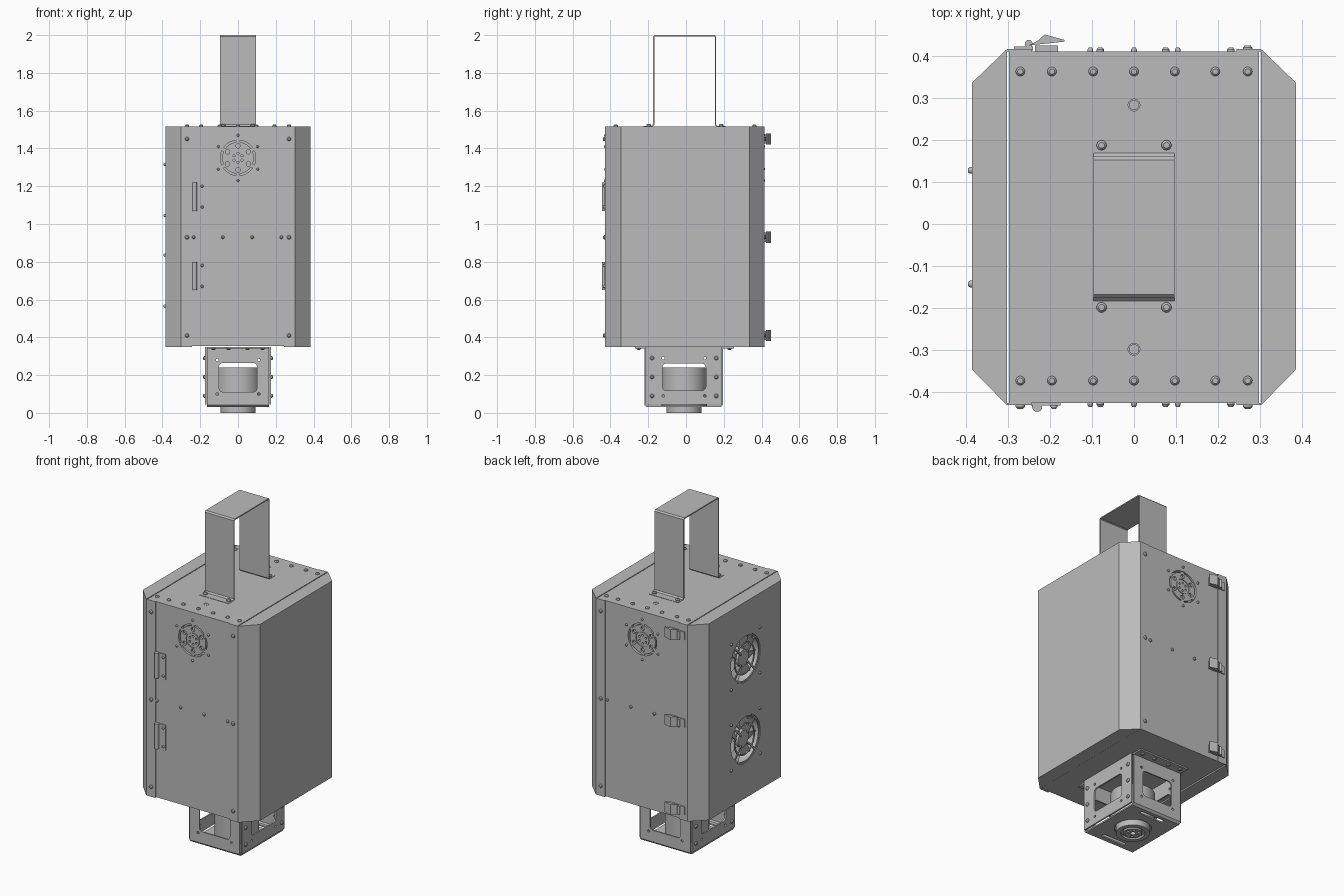
import bpy, bmesh
from math import sin, cos, pi, radians
from mathutils import Vector, Matrix

if "Cube" in bpy.data.objects:
    bpy.data.objects.remove(bpy.data.objects["Cube"])

metal = bpy.data.materials.new("grey metal")
metal.use_nodes = True
GREY = (0.5, 0.5, 0.5, 1)
metal.diffuse_color = GREY
metal.node_tree.nodes["Principled BSDF"].inputs["Base Color"].default_value = GREY

# axis -> function placing (u, v) in the plane and w along the axis
PLACE = {"x": lambda u, v, w: (w, u, v),
         "y": lambda u, v, w: (u, w, v),
         "z": lambda u, v, w: (u, v, w)}
YC = -0.0075          # middle of the cabinet in y
BOT, TOP = 0.35, 1.517


class Part:
    """Collects simple solids into one named object."""
    def __init__(self, name):
        self.name, self.bm = name, bmesh.new()

    def prism(self, pts, axis, a, b, scale=1.0):
        mid = [sum(p[i] for p in pts) / len(pts) for i in (0, 1)]
        put = PLACE[axis]
        lo = [self.bm.verts.new(put(u, v, a)) for u, v in pts]
        hi = [self.bm.verts.new(put(mid[0] + (u - mid[0]) * scale,
                                    mid[1] + (v - mid[1]) * scale, b)) for u, v in pts]
        self.bm.faces.new(lo)
        self.bm.faces.new(hi)
        for i in range(len(pts)):
            j = (i + 1) % len(pts)
            self.bm.faces.new((lo[i], lo[j], hi[j], hi[i]))
        return lo + hi

    def box(self, x, y, z):
        return self.prism([(x[0], y[0]), (x[1], y[0]), (x[1], y[1]), (x[0], y[1])], "z", *z)

    def cyl(self, u, v, r, axis, a, b, n=24, scale=1.0):
        return self.prism([(u + r * cos(2 * pi * i / n), v + r * sin(2 * pi * i / n))
                           for i in range(n)], axis, a, b, scale)

    def ring(self, u, v, r, inner, axis, a, b, n=40):
        put = PLACE[axis]
        loops = [[self.bm.verts.new(put(u + q * cos(2 * pi * i / n), v + q * sin(2 * pi * i / n), w))
                  for i in range(n)] for q, w in ((r, a), (r, b), (inner, b), (inner, a))]
        for k in range(4):
            p, q = loops[k], loops[(k + 1) % 4]
            for i in range(n):
                self.bm.faces.new((p[i], p[(i + 1) % n], q[(i + 1) % n], q[i]))

    def window(self, u, v, w, h, r, axis, a, b):
        pts = []
        for k, (sx, sy) in enumerate(((1, 1), (-1, 1), (-1, -1), (1, -1))):
            for i in range(6):
                t = (k + i / 5) * pi / 2
                pts.append((u + sx * (w - r) + r * cos(t), v + sy * (h - r) + r * sin(t)))
        self.prism(pts, axis, a, b)

    def strip(self, path, t, axis, a, b):
        """Bent sheet: a path thickened by t and extruded along the axis."""
        p = [Vector(q) for q in path]
        off = []
        for i, q in enumerate(p):
            d1 = (q - p[i - 1]).normalized() if i else (p[1] - q).normalized()
            d2 = (p[i + 1] - q).normalized() if i < len(p) - 1 else d1
            n = Vector((-d1.y - d2.y, d1.x + d2.x)).normalized()
            off.append(q + n * t / max(0.3, n.dot(Vector((-d1.y, d1.x)))))
        self.prism([tuple(q) for q in p + off[::-1]], axis, a, b)

    def screw(self, u, v, axis, w, out=1, r=0.011):
        self.cyl(u, v, r, axis, w - out * 0.002, w + out * 0.004, 16)
        self.cyl(u, v, r, axis, w + out * 0.004, w + out * 0.009, 16, 0.6)

    def done(self, cutter=None):
        bmesh.ops.recalc_face_normals(self.bm, faces=self.bm.faces)
        me = bpy.data.meshes.new(self.name)
        self.bm.to_mesh(me)
        self.bm.free()
        me.materials.append(metal)
        ob = bpy.data.objects.new(self.name, me)
        bpy.context.collection.objects.link(ob)
        bpy.ops.object.select_all(action="DESELECT")
        bpy.context.view_layer.objects.active = ob
        ob.select_set(True)
        if cutter:
            tool = cutter.done()
            tool.hide_render = True
            bpy.ops.object.select_all(action="DESELECT")
            bpy.context.view_layer.objects.active = ob
            ob.select_set(True)
            m = ob.modifiers.new("cut", "BOOLEAN")
            m.operation, m.solver, m.object = "DIFFERENCE", "EXACT", tool
            bpy.ops.object.modifier_apply(modifier=m.name)
            bpy.data.objects.remove(tool)
        bpy.ops.object.shade_smooth_by_angle(angle=radians(31))
        return ob


FRONT, BACK = -0.425, 0.410
FACES = ((FRONT, -1), (BACK, 1))

# Cabinet core with vent pockets and plug holes in the top
core, cut = Part("cabinet_core"), Part("core_cutter")
core.box((-0.297, 0.297), (FRONT, BACK), (BOT + 0.004, TOP))
for y, s in FACES:
    cut.cyl(0, 1.35, 0.094, "y", y + s * 0.01, y - s * 0.03, 48)
    cut.ring(0, YC + s * 0.29, 0.014, 0.012, "z", TOP - 0.004, TOP + 0.01, 24)
core.done(cut)

# Round vents: pierced disc held by spokes
for (y, s), side in zip(FACES, ("front", "back")):
    vent, holes = Part(side + "_vent"), Part("vent_cutter")
    vent.cyl(0, 1.35, 0.084, "y", y - s * 0.002, y - s * 0.014, 48)
    spokes = Part(side + "_vent_spokes")
    for k in range(6):
        t = k * pi / 3 + pi / 6
        c, d = cos(t), sin(t)
        holes.cyl(0.064 * c, 1.35 + 0.064 * d, 0.012, "y", y + s * 0.01, y - s * 0.03, 16)
        holes.cyl(0.024 * c, 1.35 + 0.024 * d, 0.006, "y", y + s * 0.01, y - s * 0.03, 12)
        spokes.cyl(0.088 * c, 1.35 + 0.088 * d, 0.011, "y", y - s * 0.003, y - s * 0.013, 12)
        spokes.screw(0.12 * c, 1.35 + 0.12 * d, "y", y, s, 0.007)
    holes.ring(0, 1.35, 0.045, 0.041, "y", y + s * 0.01, y - s * 0.007)
    vent.done(holes)
    spokes.done()

# Chamfered side covers with flanges folded over front and back
FANS = (1.18, 0.70)
for s, side in ((1, "left"), (-1, "right")):
    cover, cut = Part(side + "_cover"), Part("fan_cutter")
    cover.prism([(s * 0.302, -0.43), (s * 0.385, -0.345), (s * 0.385, 0.335), (s * 0.302, 0.415)],
                "z", BOT, TOP)
    if s < 0:
        for z in FANS:
            cut.cyl(YC, z, 0.14, "x", -0.4, -0.31, 48)
        cover.done(cut)
    else:
        cover.done()
    flange = Part(side + "_flanges")
    for y, d in FACES:
        flange.box(sorted((s * 0.243, s * 0.302)), sorted((y, y + d * 0.005)), (BOT, TOP))
    flange.done()

# Cooling fans in the right cover
for z, label in zip(FANS, ("upper", "lower")):
    fan = Part(label + "_fan")
    fan.cyl(YC, z, 0.05, "x", -0.31, -0.372, 32)
    for r in (0.139, 0.095):
        fan.ring(YC, z, r, r - 0.008, "x", -0.376, -0.382)
    for k in range(7):
        vs = fan.box((-0.003, 0.003), (-0.032, 0.032), (0.045, 0.128))
        m = (Matrix.Translation((-0.342, YC, z)) @ Matrix.Rotation(k * 2 * pi / 7, 4, "X")
             @ Matrix.Rotation(radians(35), 4, "Z"))
        bmesh.ops.transform(fan.bm, matrix=m, verts=vs)
    for k in range(4):
        vs = fan.box((-0.003, 0.003), (-0.005, 0.005), (0.04, 0.138))
        bmesh.ops.transform(fan.bm, verts=vs, matrix=Matrix.Translation((-0.379, YC, z))
                            @ Matrix.Rotation(pi / 4 + k * pi / 2, 4, "X"))
    for a in (-0.135, 0.135):
        for b in (-0.135, 0.135):
            fan.screw(YC + a, z + b, "x", -0.385, -1, 0.008)
    fan.done()

# Cabinet screws: rows on top, columns on the flanges, row across the doors
screws = Part("cabinet_screws")
for y in (0.362, -0.372):
    for x in (-0.27, -0.195, -0.097, 0, 0.097, 0.193, 0.27):
        screws.screw(x, y, "z", TOP)
for y, s in FACES:
    for z in (1.45, 0.93, 0.41):
        for x in (-0.27, 0.27):
            if s < 0 or x > 0:
                screws.screw(x, z, "y", y + s * 0.005, s)
    for x in (-0.235, -0.08, 0.075, 0.23):
        if s < 0 or x > -0.2:
            screws.screw(x, 0.93, "y", y, s, 0.009)
screws.done()

# Strap handle with folded feet
handle = Part("handle")
handle.strip([(-0.225, 1.519), (-0.183, 1.519), (-0.175, 1.527), (-0.175, 1.992), (-0.167, 2.0),
              (0.152, 2.0), (0.16, 1.992), (0.16, 1.527), (0.168, 1.519), (0.21, 1.519)],
             -0.007, "x", -0.096, 0.096)
for y in (0.187, -0.198):
    for x in (-0.077, 0.077):
        handle.screw(x, y, "z", TOP + 0.004, 1, 0.012)
handle.done()

# Door hinges on the front
hinges = Part("hinges")
for z in (1.145, 0.725):
    hinges.box((-0.245, -0.175), (-0.431, -0.424), (z - 0.075, z + 0.075))
    hinges.cyl(-0.23, -0.434, 0.012, "z", z - 0.075, z + 0.075, 16)
    for d in (-0.055, 0.055):
        hinges.screw(-0.19, z + d, "y", -0.43, -1, 0.008)
hinges.done()

# Draw latches on the back
latches = Part("latches")
for z in (1.45, 0.93, 0.41):
    latches.box((-0.285, -0.24), (0.412, 0.421), (z - 0.024, z + 0.024))
    latches.box((-0.235, -0.18), (0.408, 0.424), (z - 0.024, z + 0.024))
    latches.cyl(-0.25, 0.428, 0.009, "z", z - 0.024, z + 0.024, 16)
    latches.prism([(-0.25, 0.424), (-0.165, 0.433), (-0.165, 0.437), (-0.212, 0.45), (-0.23, 0.434)],
                  "z", z - 0.03, z + 0.03)
latches.done()

# Lower bracket: bent U sheet, with windows, slots and a bottom opening
bracket, cut = Part("lower_bracket"), Part("bracket_cutter")
bracket.strip([(-0.27, 0.342), (-0.22, 0.342), (-0.22, 0.042), (-0.208, 0.03), (0.183, 0.03),
               (0.195, 0.042), (0.195, 0.342), (0.255, 0.342)], 0.008, "x", -0.165, 0.165)
cut.window(0, 0.188, 0.1, 0.077, 0.02, "y", -0.3, 0.3)
cut.cyl(0, -0.01, 0.1, "z", 0, 0.06, 40)
for s in (-1, 1):
    cut.window(0, -0.01 + s * 0.16, 0.08, 0.012, 0.01, "z", 0, 0.06)
    for z in (0.1, 0.28):
        cut.cyl(s * 0.11, z, 0.007, "y", -0.3, 0.3, 12)
bracket.done(cut)

# Side plates of the lower bracket
for s, side in ((1, "left"), (-1, "right")):
    plate, cut = Part(side + "_bracket_plate"), Part("plate_cutter")
    plate.box(sorted((s * 0.166, s * 0.175)), (-0.21, 0.187), (0.045, BOT))
    cut.window(-0.01, 0.19, 0.115, 0.072, 0.022, "x", s * 0.1, s * 0.2)
    for y in (-0.12, 0.1):
        for z in (0.09, 0.29):
            cut.cyl(y, z, 0.007, "x", s * 0.1, s * 0.2, 12)
    plate.done(cut)

bolts = Part("bracket_screws")
for s in (-1, 1):
    for y in (-0.18, 0.16):
        for z in (0.09, 0.19, 0.29):
            bolts.screw(y, z, "x", s * 0.175, s)
    for y in (-0.25, 0.23):
        for x in (0.05, 0.13):
            bolts.screw(s * x, y, "z", 0.342, -1)
bolts.done()

# Round drive unit inside the bracket with its output flange
unit, cut = Part("drive_unit"), Part("unit_cutter")
unit.cyl(0, -0.01, 0.12, "z", 0.04, 0.24, 48)
unit.done()
flange = Part("output_flange")
flange.cyl(0, -0.01, 0.092, "z", 0.0, 0.045, 48)
cut.ring(0, -0.01, 0.065, 0.05, "z", -0.01, 0.012)
cut.cyl(0, -0.01, 0.015, "z", -0.01, 0.02, 20)
for k in range(6):
    cut.cyl(0.034 * cos(k * pi / 3), -0.01 + 0.034 * sin(k * pi / 3), 0.007, "z", -0.01, 0.02, 12)
flange.done(cut)
